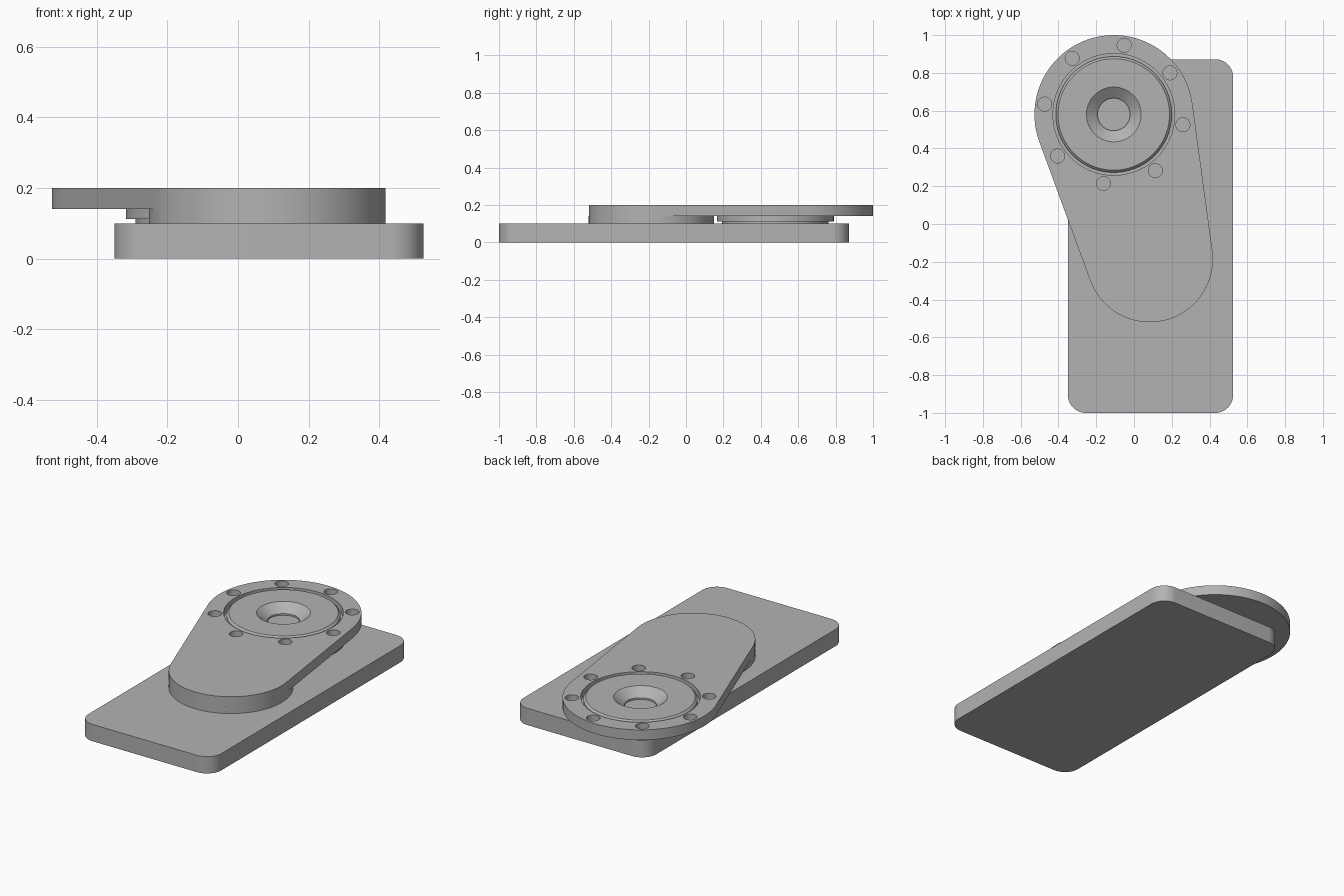
import bpy, bmesh
from math import sin, cos, pi, atan2, acos, hypot, radians

old = bpy.data.objects.get("Cube")
if old:
    bpy.data.objects.remove(old, do_unlink=True)

grey = bpy.data.materials.new("plain grey")
grey.use_nodes = True
COLOUR = (0.45, 0.45, 0.45, 1)
grey.diffuse_color = COLOUR
grey.node_tree.nodes["Principled BSDF"].inputs["Base Color"].default_value = COLOUR

HUB = (-0.107, 0.58)     # centre of the wide end of the arm
FOOT = (0.083, -0.185)   # centre of the narrow end
HUB_R, FOOT_R = 0.42, 0.335
TOP = 0.2


def arc(centre, r, start, end, n):
    steps = [start + (end - start) * i / n for i in range(n + 1)]
    return [(centre[0] + r * cos(t), centre[1] + r * sin(t)) for t in steps]


def circle(centre, r, n=96):
    return arc(centre, r, 0, 2 * pi, n)[:-1]


def add_prism(bm, outline, z0, z1):
    low = [bm.verts.new((x, y, z0)) for x, y in outline]
    high = [bm.verts.new((x, y, z1)) for x, y in outline]
    bm.faces.new(low[::-1])
    bm.faces.new(high)
    for i in range(len(low)):
        j = (i + 1) % len(low)
        bm.faces.new((low[i], low[j], high[j], high[i]))


def add_lathe(bm, centre, profile, n=96):
    """Spin a closed (radius, height) profile about a vertical axis."""
    rings = []
    for r, z in profile:
        if r == 0:
            rings.append([bm.verts.new((*centre, z))] * n)
        else:
            rings.append([bm.verts.new((x, y, z)) for x, y in circle(centre, r, n)])
    for a, b in zip(rings, rings[1:] + rings[:1]):
        for i in range(n):
            j = (i + 1) % n
            corners = list(dict.fromkeys((a[i], a[j], b[j], b[i])))
            if len(corners) > 2:
                bm.faces.new(corners)


def finish(name, bm):
    bmesh.ops.recalc_face_normals(bm, faces=bm.faces)
    mesh = bpy.data.meshes.new(name)
    bm.to_mesh(mesh)
    bm.free()
    mesh.materials.append(grey)
    obj = bpy.data.objects.new(name, mesh)
    bpy.context.collection.objects.link(obj)
    return obj


def activate(obj):
    bpy.ops.object.select_all(action='DESELECT')
    obj.select_set(True)
    bpy.context.view_layer.objects.active = obj


def smooth(obj):
    activate(obj)
    bpy.ops.object.shade_smooth_by_angle(angle=radians(25))


# Base slab with rounded corners and chamfered rims
x0, x1, y0, y1, corner = -0.35, 0.525, -1.0, 0.872, 0.095
centres = [(x1 - corner, y1 - corner), (x0 + corner, y1 - corner),
           (x0 + corner, y0 + corner), (x1 - corner, y0 + corner)]
outline = []
for k, c in enumerate(centres):
    outline += arc(c, corner, k * pi / 2, (k + 1) * pi / 2, 14)
bm = bmesh.new()
add_prism(bm, outline, 0, 0.1)
rims = [e for e in bm.edges if abs(e.verts[0].co.z - e.verts[1].co.z) < 1e-5]
bmesh.ops.bevel(bm, geom=rims, offset=0.012, segments=1, affect='EDGES')
smooth(finish("base_slab", bm))

# Arm plate: two circles joined by their outer tangents
dx, dy = FOOT[0] - HUB[0], FOOT[1] - HUB[1]
axis = atan2(dy, dx)
spread = acos((HUB_R - FOOT_R) / hypot(dx, dy))
outline = arc(HUB, HUB_R, axis + spread, axis + 2 * pi - spread, 72)
outline += arc(FOOT, FOOT_R, axis - spread, axis + spread, 56)
bm = bmesh.new()
add_prism(bm, outline, 0.14, TOP)
arm = finish("arm_plate", bm)

# Cutter: ring groove, countersunk centre and eight blind holes
bm = bmesh.new()
add_lathe(bm, HUB, [(0.295, TOP + 0.01), (0.295, TOP), (0.307, TOP - 0.012),
                    (0.307, 0.16), (0.322, 0.16), (0.322, TOP + 0.01)])
add_lathe(bm, HUB, [(0, TOP + 0.01), (0.145, TOP + 0.01), (0.145, TOP),
                    (0.086, 0.155), (0.086, 0.145), (0, 0.145)])
for k in range(8):
    t = radians(81.5 + 45 * k)
    spot = (HUB[0] + 0.37 * cos(t), HUB[1] + 0.37 * sin(t))
    add_prism(bm, circle(spot, 0.037, 32), 0.165, TOP + 0.01)
cutter = finish("arm_cutter", bm)
cutter.hide_render = True
cut = arm.modifiers.new("cut", 'BOOLEAN')
cut.operation = 'DIFFERENCE'
cut.solver = 'EXACT'
cut.object = cutter
activate(arm)
bpy.ops.object.modifier_apply(modifier=cut.name)
bpy.data.objects.remove(cutter, do_unlink=True)
smooth(arm)

# Round foot under the narrow end
bm = bmesh.new()
add_prism(bm, circle(FOOT, FOOT_R), 0.1, 0.14)
smooth(finish("arm_foot", bm))

# Stepped disc under the wide end
bm = bmesh.new()
add_lathe(bm, (-0.005, 0.478), [(0, 0.1), (0.285, 0.1), (0.285, 0.112),
                                (0.312, 0.112), (0.312, 0.14), (0, 0.14)])
smooth(finish("lower_disc", bm))
